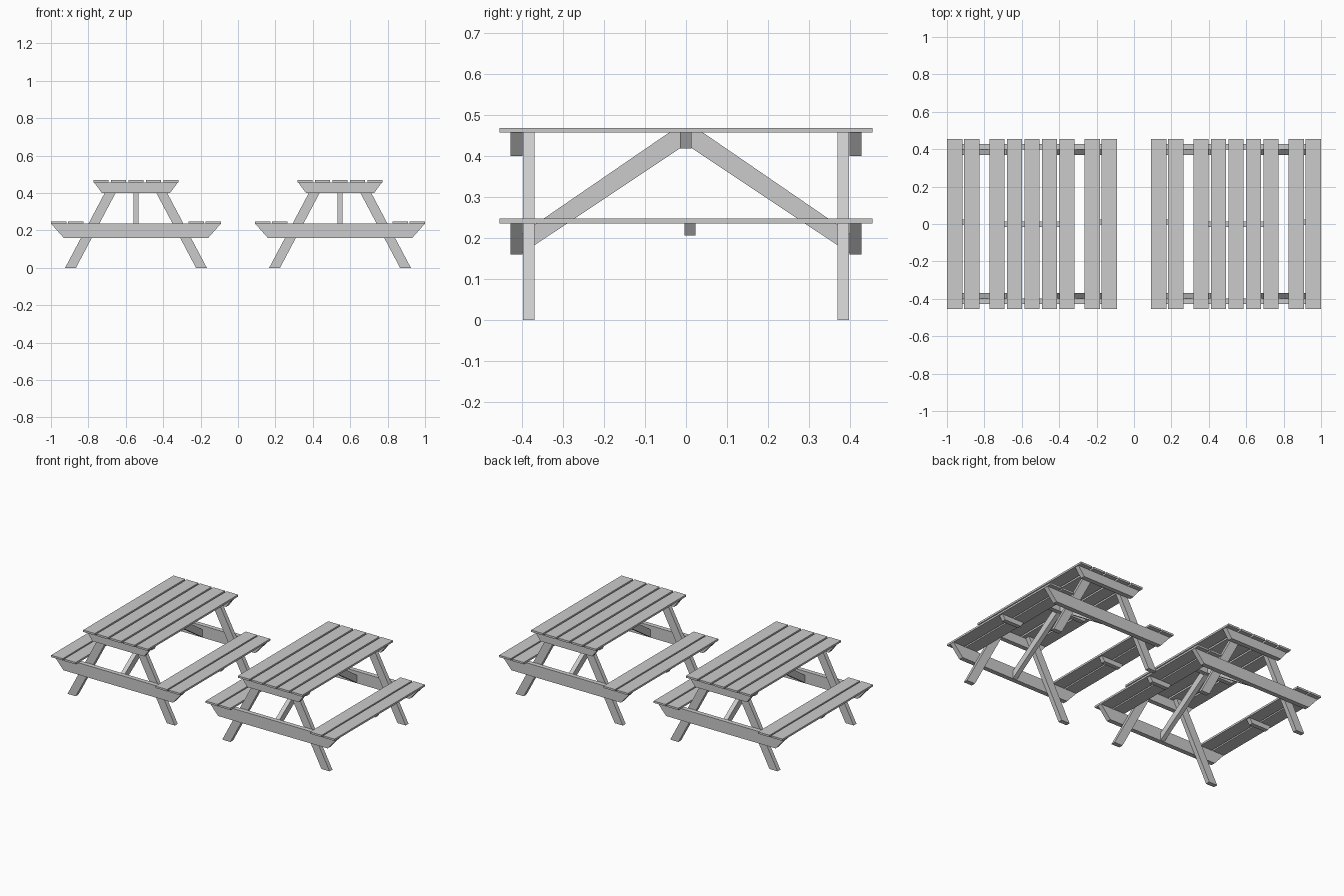
import bpy, bmesh

if "Cube" in bpy.data.objects:
    bpy.data.objects.remove(bpy.data.objects["Cube"])

CX = 0.5455  # table centre offset


def prism(name, pts, lo, hi, axis, cx):
    """Extrude a 2D profile: axis 'y' takes (x, z) points, axis 'x' takes (y, z)."""
    bm = bmesh.new()

    def vert(p, d):
        return bm.verts.new((p[0] + cx, d, p[1]) if axis == 'y' else (d + cx, p[0], p[1]))

    a = [vert(p, lo) for p in pts]
    b = [vert(p, hi) for p in pts]
    bm.faces.new(a)
    bm.faces.new(b[::-1])
    for i in range(len(a)):
        j = (i + 1) % len(a)
        bm.faces.new((a[i], b[i], b[j], a[j]))
    bmesh.ops.recalc_face_normals(bm, faces=bm.faces)
    me = bpy.data.meshes.new(name)
    bm.to_mesh(me)
    bm.free()
    ob = bpy.data.objects.new(name, me)
    bpy.context.collection.objects.link(ob)
    return ob


def plank(name, x, z, cx):
    w = 0.041
    prism(name, [(x - w, z), (x + w, z), (x + w, z + 0.012), (x - w, z + 0.012)],
          -0.455, 0.455, 'y', cx)


def trapezoid(top, bottom, z_top, z_bottom, x=0):
    return [(x - top, z_top), (x + top, z_top), (x + bottom, z_bottom), (x - bottom, z_bottom)]


def table(cx):
    # tabletop planks
    for i in range(-2, 3):
        plank("top_plank", i * 0.0935, 0.457, cx)
    # cleat under the tabletop
    prism("top_cleat", trapezoid(0.19, 0.17, 0.457, 0.419), -0.015, 0.013, 'y', cx)

    for s in (-1, 1):
        # bench planks and their cleat
        for x in (0.322, 0.4135):
            plank("seat_plank", s * x, 0.236, cx)
        prism("seat_cleat", trapezoid(0.078, 0.058, 0.236, 0.206, s * 0.368),
              -0.004, 0.023, 'y', cx)

        # crossbeams at each end
        y0, y1 = sorted((s * 0.399, s * 0.428))
        prism("top_beam", trapezoid(0.224, 0.182, 0.457, 0.400), y0, y1, 'y', cx)
        prism("seat_beam", trapezoid(0.4535, 0.386, 0.236, 0.160), y0, y1, 'y', cx)

        # slanted legs
        y0, y1 = sorted((s * 0.369, s * 0.397))
        for m in (-1, 1):
            leg = [(0.379, 0), (0.321, 0), (0.079, 0.457), (0.137, 0.457)]
            prism("leg", [(m * x, z) for x, z in leg], y0, y1, 'y', cx)

        # diagonal brace from the seat beam up to the top cleat
        brace = [(0.399, 0.163), (0.399, 0.212), (0.042, 0.457), (0.013, 0.457), (0.013, 0.420)]
        prism("brace", [(s * y, z) for y, z in brace], -0.014, 0.014, 'x', cx)


for side in (-1, 1):
    table(side * CX)
